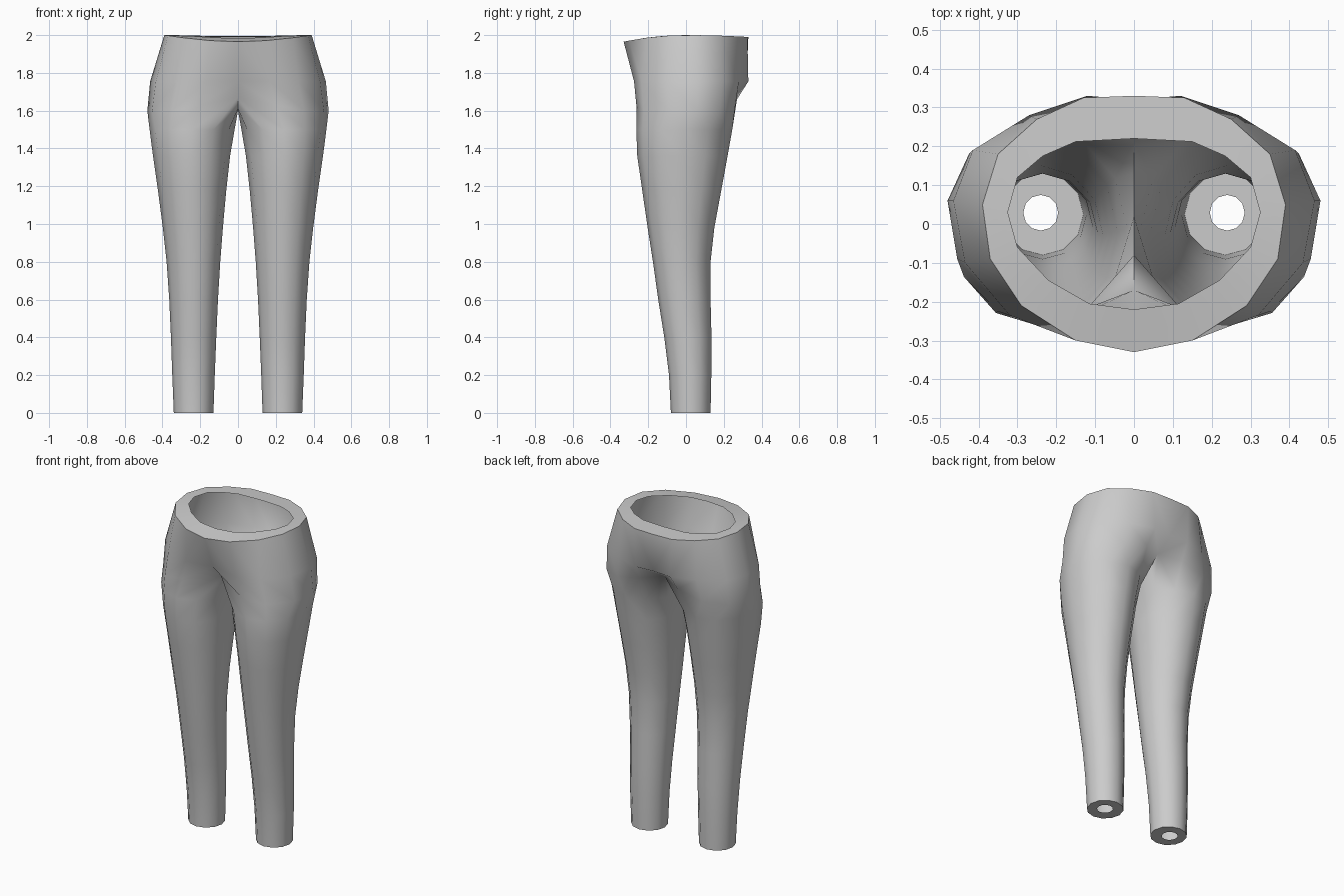
import bpy, bmesh
from math import cos, sin, radians

cube = bpy.data.objects.get("Cube")
if cube:
    bpy.data.objects.remove(cube, do_unlink=True)

grey = bpy.data.materials.new("plain grey cloth")
grey.use_nodes = True
grey.diffuse_color = (0.6, 0.6, 0.6, 1)
grey.node_tree.nodes["Principled BSDF"].inputs["Base Color"].default_value = (0.6, 0.6, 0.6, 1)

# Left half of the waist and hips, each from front centre round to back centre
WAIST_HOLE = [(0, -.22), (.115, -.205), (.22, -.145), (.3, -.06), (.325, .03),
              (.3, .12), (.235, .175), (.15, .212), (0, .22)]
WAIST = [(0, -.33), (.15, -.3), (.29, -.21), (.37, -.09), (.39, .05),
         (.35, .18), (.25, .27), (.13, .325), (0, .33)]
HIP = [(0, -.25), (.17, -.275), (.32, -.235), (.435, -.1), (.465, .06),
       (.415, .19), (.27, .28), (.12, .33), (0, .32)]
# Loop where the trunk divides; the last three points are the crotch seam
SPLIT = [(0, -.17, 1.67), (.2, -.263, 1.63), (.35, -.225, 1.6), (.455, -.09, 1.6),
         (.48, .06, 1.6), (.425, .18, 1.6), (.29, .26, 1.62), (.13, .27, 1.66),
         (0, .21, 1.68), (0, .13, 1.61), (0, .02, 1.6), (0, -.08, 1.61)]
# Leg sections: height, inner x, outer x, front y, back y
LEG = [(1.5, .018, .468, -.263, .245), (1.36, .042, .45, -.258, .22),
       (1.18, .062, .424, -.232, .187), (.98, .08, .398, -.203, .15),
       (.8, .094, .378, -.175, .13), (.6, .106, .364, -.147, .13),
       (.4, .115, .355, -.115, .135), (.2, .123, .348, -.09, .134),
       (0, .13, .34, -.08, .13), (0, .195, .285, -.017, .075)]


def waist_height(y):
    return 2 - .035 * (y / .33) ** 2 if y < 0 else 2 - .01 * (y / .33) ** 2


def oval(z, x0, x1, y0, y1):
    angles = [radians(30 * i - 120) for i in range(12)]
    return [((x0 + x1) / 2 + (x1 - x0) / 2 * cos(a),
             (y0 + y1) / 2 + (y1 - y0) / 2 * sin(a), z) for a in angles]


def bridge(bm, upper, lower, closed):
    count = len(lower) if closed else len(upper) - 1
    for i in range(count):
        j = (i + 1) % len(lower)
        bm.faces.new((upper[i], lower[i], lower[j], upper[j]))


def build_half(bm, side):
    def ring(points):
        return [bm.verts.new((side * x, y, z)) for x, y, z in points]

    # Waistband rim, trunk and hips
    trunk = [ring([(x, y, waist_height(y)) for x, y in WAIST_HOLE]),
             ring([(x, y, waist_height(y)) for x, y in WAIST]),
             ring([(x, y, 1.755) for x, y in HIP]),
             ring(SPLIT)]
    for upper, lower in zip(trunk, trunk[1:]):
        bridge(bm, upper, lower, False)
    # Leg with its turned-in ankle hem
    legs = [trunk[-1]] + [ring(oval(*section)) for section in LEG]
    for upper, lower in zip(legs, legs[1:]):
        bridge(bm, upper, lower, True)


bm = bmesh.new()
for side in (1, -1):
    build_half(bm, side)
bmesh.ops.remove_doubles(bm, verts=bm.verts, dist=.0005)
bmesh.ops.recalc_face_normals(bm, faces=bm.faces)
# Normals must point out of the cloth
hem = min(bm.faces, key=lambda f: f.calc_center_median().z)
if hem.normal.z > 0:
    bmesh.ops.reverse_faces(bm, faces=bm.faces)

mesh = bpy.data.meshes.new("trousers")
bm.to_mesh(mesh)
bm.free()
mesh.materials.append(grey)
trousers = bpy.data.objects.new("trousers", mesh)
bpy.context.collection.objects.link(trousers)

# Smooth cloth with crisp waist and ankle edges
bpy.ops.object.select_all(action="DESELECT")
trousers.select_set(True)
bpy.context.view_layer.objects.active = trousers
bpy.ops.object.shade_smooth_by_angle(angle=radians(50))
